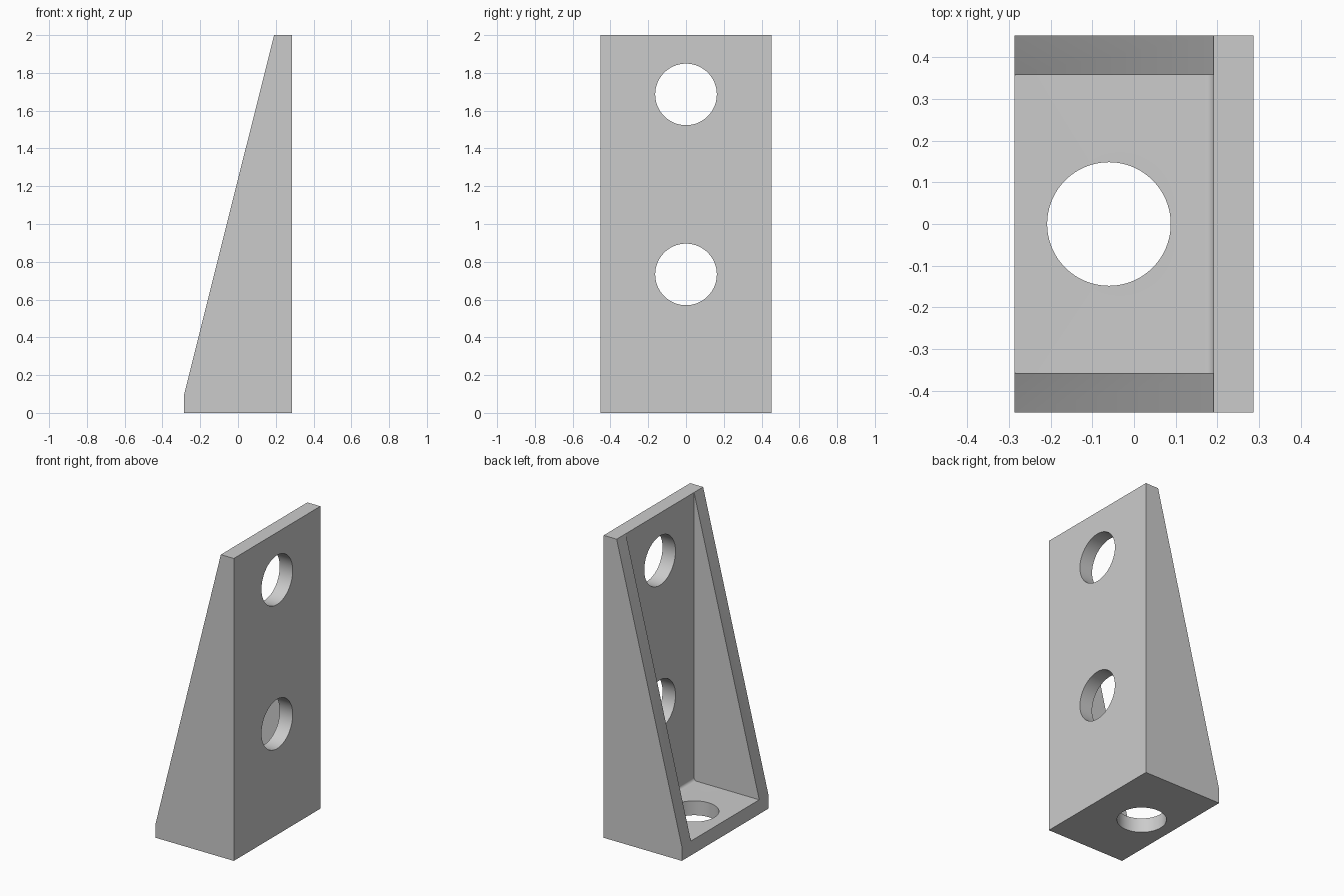
import bpy, bmesh, math
from mathutils import Matrix

cube = bpy.data.objects.get("Cube")
if cube:
    bpy.data.objects.remove(cube, do_unlink=True)

X, Y, H = 0.286, 0.452, 2.0     # half depth, half width, height
T = 0.095                       # wall thickness
R = 0.02                        # inner fillet radius

grey = bpy.data.materials.new("plain grey")
grey.use_nodes = True
colour = (0.6, 0.6, 0.6, 1)
grey.diffuse_color = colour
grey.node_tree.nodes["Principled BSDF"].inputs["Base Color"].default_value = colour


def add_object(name, bm):
    bmesh.ops.recalc_face_normals(bm, faces=bm.faces)
    mesh = bpy.data.meshes.new(name)
    bm.to_mesh(mesh)
    bm.free()
    mesh.materials.append(grey)
    obj = bpy.data.objects.new(name, mesh)
    bpy.context.collection.objects.link(obj)
    return obj


def extrude_profile(name, points, half_width):
    """Extrude an x-z outline across the width."""
    bm = bmesh.new()
    face = bm.faces.new([bm.verts.new((x, -half_width, z)) for x, z in points])
    new = bmesh.ops.extrude_face_region(bm, geom=[face])["geom"]
    verts = [v for v in new if isinstance(v, bmesh.types.BMVert)]
    bmesh.ops.translate(bm, verts=verts, vec=(0, 2 * half_width, 0))
    return add_object(name, bm)


def hole_cutter(name, radius, centre, axis):
    bm = bmesh.new()
    turn = Matrix.Rotation(math.pi / 2, 4, "Y") if axis == "X" else Matrix()
    bmesh.ops.create_cone(bm, cap_ends=True, segments=96, radius1=radius,
                          radius2=radius, depth=0.3,
                          matrix=Matrix.Translation(centre) @ turn)
    return add_object(name, bm)


# Wedge-shaped outer body
bracket = extrude_profile("angle_bracket", [
    (-X, 0), (X, 0), (X, H), (X - T, H), (-X, T)], Y)

# Pocket between the two side walls, with a rounded inner corner
inner = X - T
fillet = [(inner - R + R * math.sin(a), T + R - R * math.cos(a))
          for a in (math.pi / 2 * i / 8 for i in range(9))]
pocket = extrude_profile("pocket_cutter", [
    (-X - 0.2, T), *fillet, (inner, H + 0.2), (-X - 0.2, H + 0.2)], Y - T)

# Bolt holes through the upright plate and the base
cutters = [
    pocket,
    hole_cutter("upper_hole_cutter", 0.163, (X - T / 2, 0, 1.686), "X"),
    hole_cutter("lower_hole_cutter", 0.163, (X - T / 2, 0, 0.733), "X"),
    hole_cutter("base_hole_cutter", 0.148, (-0.06, 0, T / 2), "Z"),
]
for cutter in cutters:
    cutter.hide_render = True
    cutter.hide_set(True)
    cut = bracket.modifiers.new(cutter.name, "BOOLEAN")
    cut.operation = "DIFFERENCE"
    cut.solver = "EXACT"
    cut.object = cutter

# Apply the cuts, drop the cutters, and smooth the hole walls
bpy.ops.object.select_all(action="DESELECT")
bracket.select_set(True)
bpy.context.view_layer.objects.active = bracket
for cut in list(bracket.modifiers):
    bpy.ops.object.modifier_apply(modifier=cut.name)
for cutter in cutters:
    bpy.data.objects.remove(cutter, do_unlink=True)
bpy.ops.object.shade_smooth_by_angle(angle=math.radians(30))
